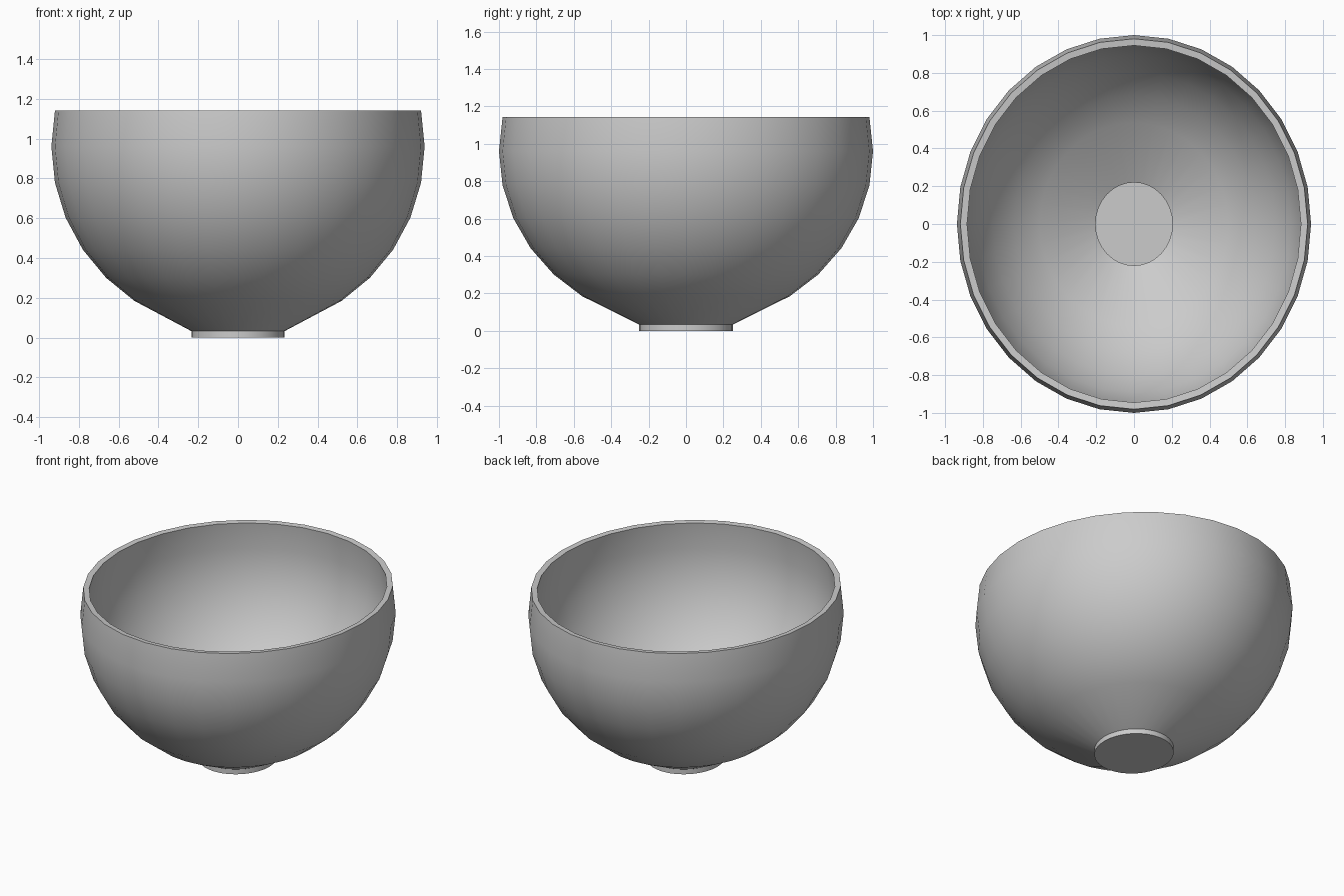
import bpy, bmesh
from math import sin, cos, radians, pi

if "Cube" in bpy.data.objects:
    bpy.data.objects.remove(bpy.data.objects["Cube"])

SEGMENTS = 32
SCALE_X = 0.9375          # the bowl is slightly oval
CENTRE_Z, RADIUS_Z = 0.96, 0.932
WALL = 0.036

# Outer profile: short foot, then ellipsoid rings up to just above the widest point
profile = [(0.25, 0.0), (0.25, 0.033)]
for i in range(-5, 2):
    a = radians(11.25 * i)
    profile.append((cos(a), CENTRE_Z + RADIUS_Z * sin(a)))

# Revolve the profile into an open shell with a closed base
bm = bmesh.new()
rings = []
for r, z in profile:
    rings.append([bm.verts.new((r * SCALE_X * cos(2 * pi * k / SEGMENTS),
                                r * sin(2 * pi * k / SEGMENTS), z))
                  for k in range(SEGMENTS)])
bm.faces.new(rings[0][::-1])
for low, high in zip(rings, rings[1:]):
    for k in range(SEGMENTS):
        n = (k + 1) % SEGMENTS
        bm.faces.new((low[k], low[n], high[n], high[k]))

mesh = bpy.data.meshes.new("bowl")
bm.to_mesh(mesh)
bm.free()
bowl = bpy.data.objects.new("bowl", mesh)
bpy.context.collection.objects.link(bowl)
bpy.context.view_layer.objects.active = bowl
bowl.select_set(True)

# Wall thickness, going inward
solid = bowl.modifiers.new("wall", 'SOLIDIFY')
solid.thickness = WALL
solid.offset = -1
bpy.ops.object.modifier_apply(modifier=solid.name)

bpy.ops.object.shade_smooth_by_angle(angle=radians(30))
